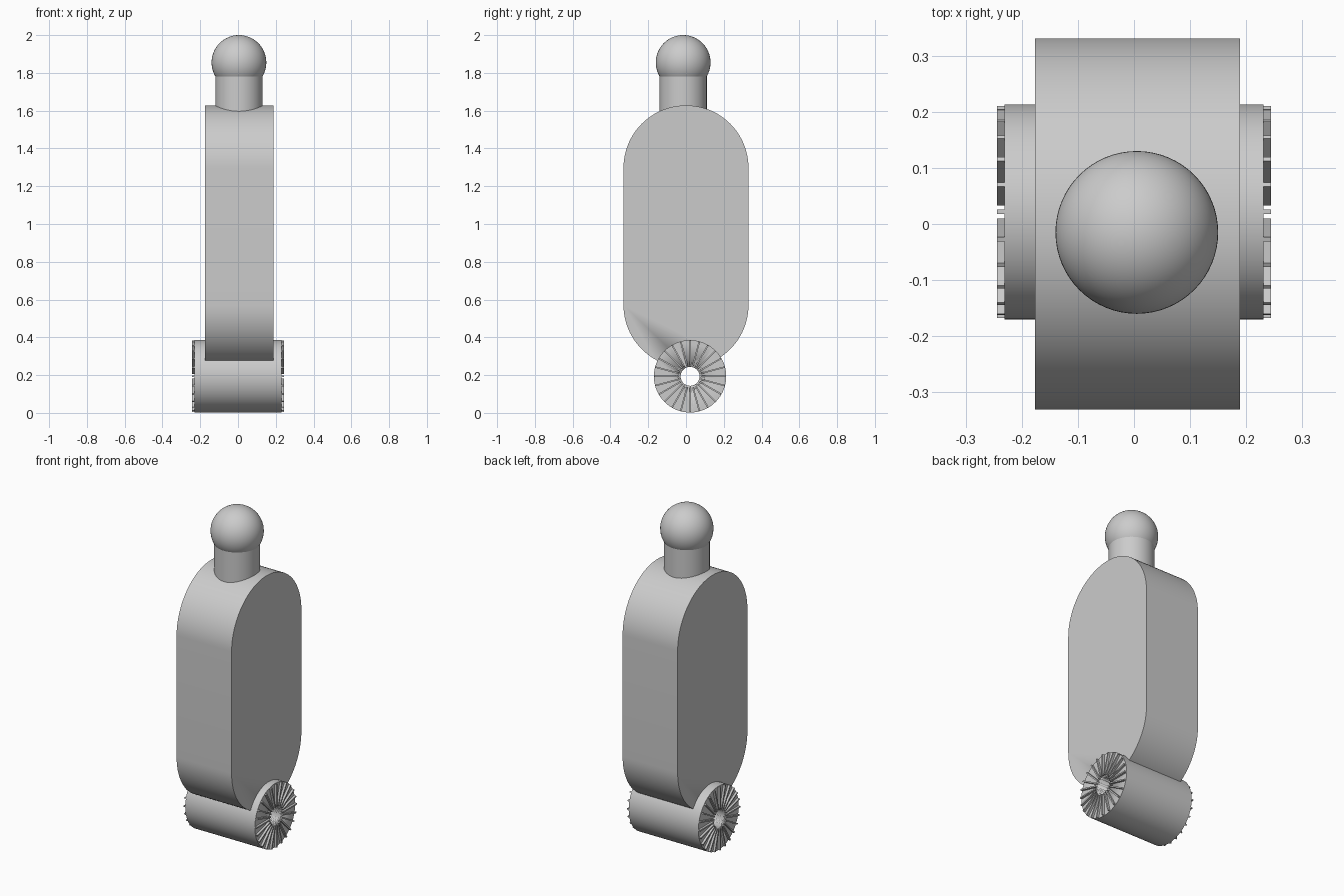
import bpy, bmesh, math
from mathutils import Matrix, Vector

cube = bpy.data.objects.get("Cube")
if cube:
    bpy.data.objects.remove(cube, do_unlink=True)

grey = bpy.data.materials.new("plain grey")
grey.use_nodes = True
GREY = (0.6, 0.6, 0.6, 1)
grey.diffuse_color = GREY
grey.node_tree.nodes["Principled BSDF"].inputs["Base Color"].default_value = GREY

HINGE = Vector((0, 0.0215, 0.1935))
HINGE_R, HOLE_R, HINGE_HALF, RIB_END = 0.1915, 0.05, 0.231, 0.244
BALL = Vector((0.005, -0.015, 1.855))


def finish(name, bm):
    bmesh.ops.recalc_face_normals(bm, faces=bm.faces)
    mesh = bpy.data.meshes.new(name)
    bm.to_mesh(mesh)
    bm.free()
    mesh.materials.append(grey)
    obj = bpy.data.objects.new(name, mesh)
    bpy.context.collection.objects.link(obj)
    bpy.ops.object.select_all(action='DESELECT')
    bpy.context.view_layer.objects.active = obj
    obj.select_set(True)
    bpy.ops.object.shade_smooth_by_angle(angle=math.radians(30))
    return obj


def cylinder(name, radius, depth, matrix):
    bm = bmesh.new()
    bmesh.ops.create_cone(bm, cap_ends=True, segments=96, radius1=radius,
                          radius2=radius, depth=depth, matrix=matrix)
    return finish(name, bm)


def cut(obj, cutter):
    mod = obj.modifiers.new("pin hole", 'BOOLEAN')
    mod.operation = 'DIFFERENCE'
    mod.solver = 'EXACT'
    mod.object = cutter


# Arm body: stadium outline extruded across x
def arm_body():
    radius, low, high, left, right = 0.331, 0.571, 1.297, 0.189, -0.176
    steps = 48
    outline = []
    for centre, start in ((high, 0), (low, math.pi)):
        for i in range(steps + 1):
            a = start + math.pi * i / steps
            outline.append((radius * math.cos(a), centre + radius * math.sin(a)))
    bm = bmesh.new()
    face = bm.faces.new([bm.verts.new((right, y, z)) for y, z in outline])
    grown = bmesh.ops.extrude_face_region(bm, geom=[face])
    moved = [v for v in grown["geom"] if isinstance(v, bmesh.types.BMVert)]
    bmesh.ops.translate(bm, verts=moved, vec=(left - right, 0, 0))
    return finish("arm_body", bm)


# Neck and ball head
cylinder("neck", 0.125, 0.3, Matrix.Translation((BALL.x, BALL.y, 1.68)))
bm = bmesh.new()
bmesh.ops.create_uvsphere(bm, u_segments=64, v_segments=32, radius=0.145,
                          matrix=Matrix.Translation(BALL))
finish("ball_head", bm)

# Hinge barrel with a pin hole right through
across = Matrix.Translation(HINGE) @ Matrix.Rotation(math.pi / 2, 4, 'Y')
body = arm_body()
barrel = cylinder("hinge_barrel", HINGE_R, 2 * HINGE_HALF, across)
cutter = cylinder("pin_hole_cutter", HOLE_R, 1, across)
cutter.hide_render = True
cutter.hide_viewport = True
cut(body, cutter)
cut(barrel, cutter)


# Radial locking ribs on each end of the barrel
def ribs(name, side, count=24, inner=0.06, outer=0.189, width=0.008):
    bm = bmesh.new()
    overlap = 0.003
    depth = RIB_END - HINGE_HALF + overlap
    x = side * (RIB_END - depth / 2)
    size = Matrix.Diagonal((depth, width, outer - inner, 1))
    for i in range(count):
        turn = Matrix.Rotation(2 * math.pi * i / count, 4, 'X')
        place = Matrix.Translation((x, 0, (inner + outer) / 2))
        bmesh.ops.create_cube(bm, size=1, matrix=Matrix.Translation(HINGE) @ turn @ place @ size)
    finish(name, bm)


ribs("left_ribs", 1)
ribs("right_ribs", -1)
